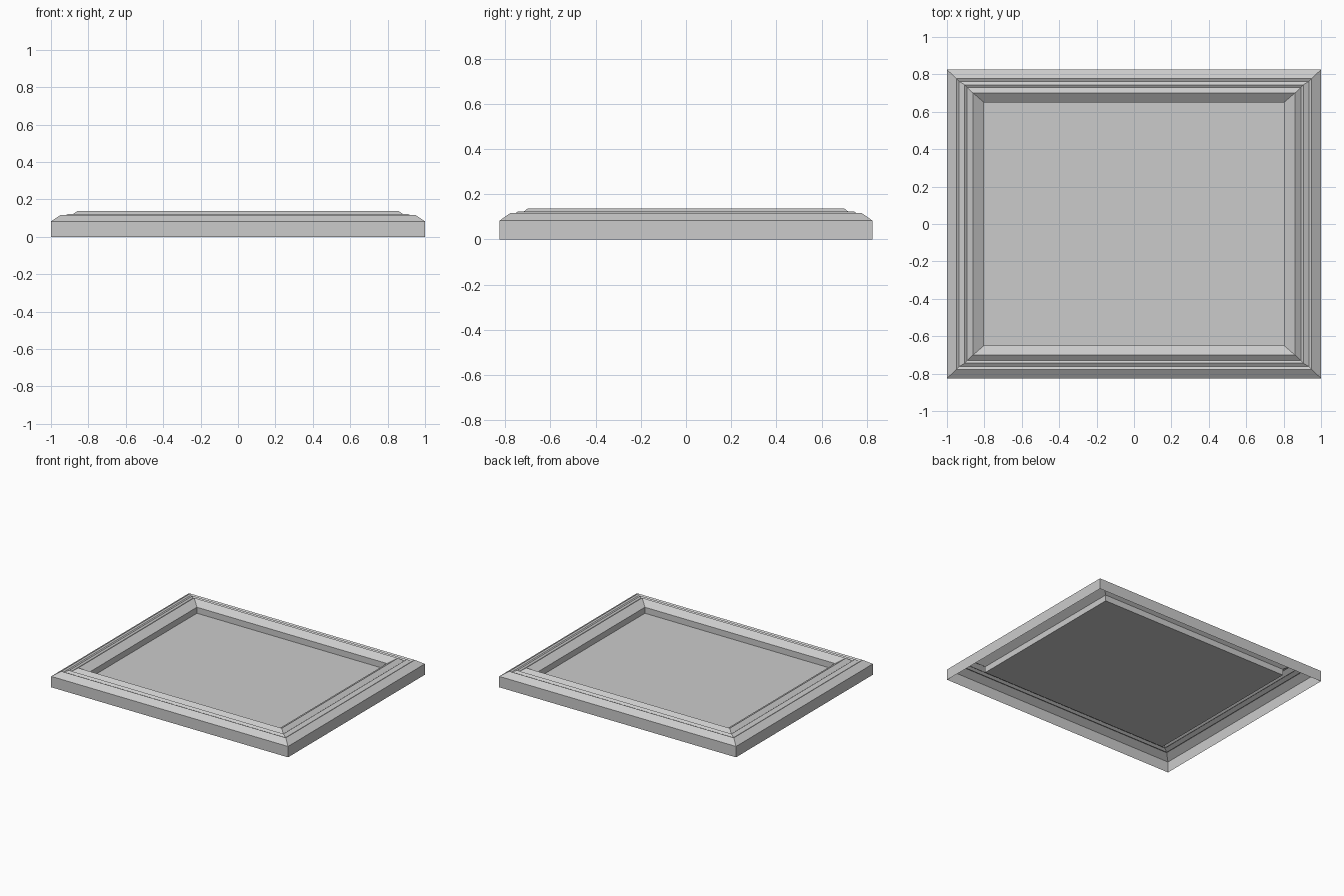
import bpy, bmesh

if "Cube" in bpy.data.objects:
    bpy.data.objects.remove(bpy.data.objects["Cube"])


def add_object(name, bm):
    bmesh.ops.recalc_face_normals(bm, faces=bm.faces)
    mesh = bpy.data.meshes.new(name)
    bm.to_mesh(mesh)
    bm.free()
    obj = bpy.data.objects.new(name, mesh)
    bpy.context.collection.objects.link(obj)
    return obj


def add_ring(bm, hx, hy, z):
    corners = ((-1, -1), (1, -1), (1, 1), (-1, 1))
    return [bm.verts.new((sx * hx, sy * hy, z)) for sx, sy in corners]


def tray_shell(name, profile):
    bm = bmesh.new()
    rings = [add_ring(bm, *p) for p in profile]
    for a, b in zip(rings, rings[1:]):
        for i in range(4):
            j = (i + 1) % 4
            bm.faces.new((a[i], a[j], b[j], b[i]))
    # recessed panel closes the innermost ring; the underside stays open
    bm.faces.new(rings[-1])
    obj = add_object(name, bm)
    # make sure the panel faces up
    if obj.data.polygons[-1].normal.z < 0:
        obj.data.flip_normals()
    return obj


# moulding cross-section from outside to inside: half width, half depth, height
tray_shell("moulded_frame_panel", [
    (1.00, 0.825, 0.0),     # outer wall
    (1.00, 0.825, 0.083),
    (0.948, 0.777, 0.117),  # outer bevel
    (0.936, 0.763, 0.110),  # first groove
    (0.905, 0.744, 0.123),  # bead
    (0.893, 0.730, 0.114),  # second groove
    (0.86, 0.70, 0.137),    # raised ridge
    (0.802, 0.65, 0.10),    # inner bevel
    (0.802, 0.65, 0.054),   # step down to the panel
])
